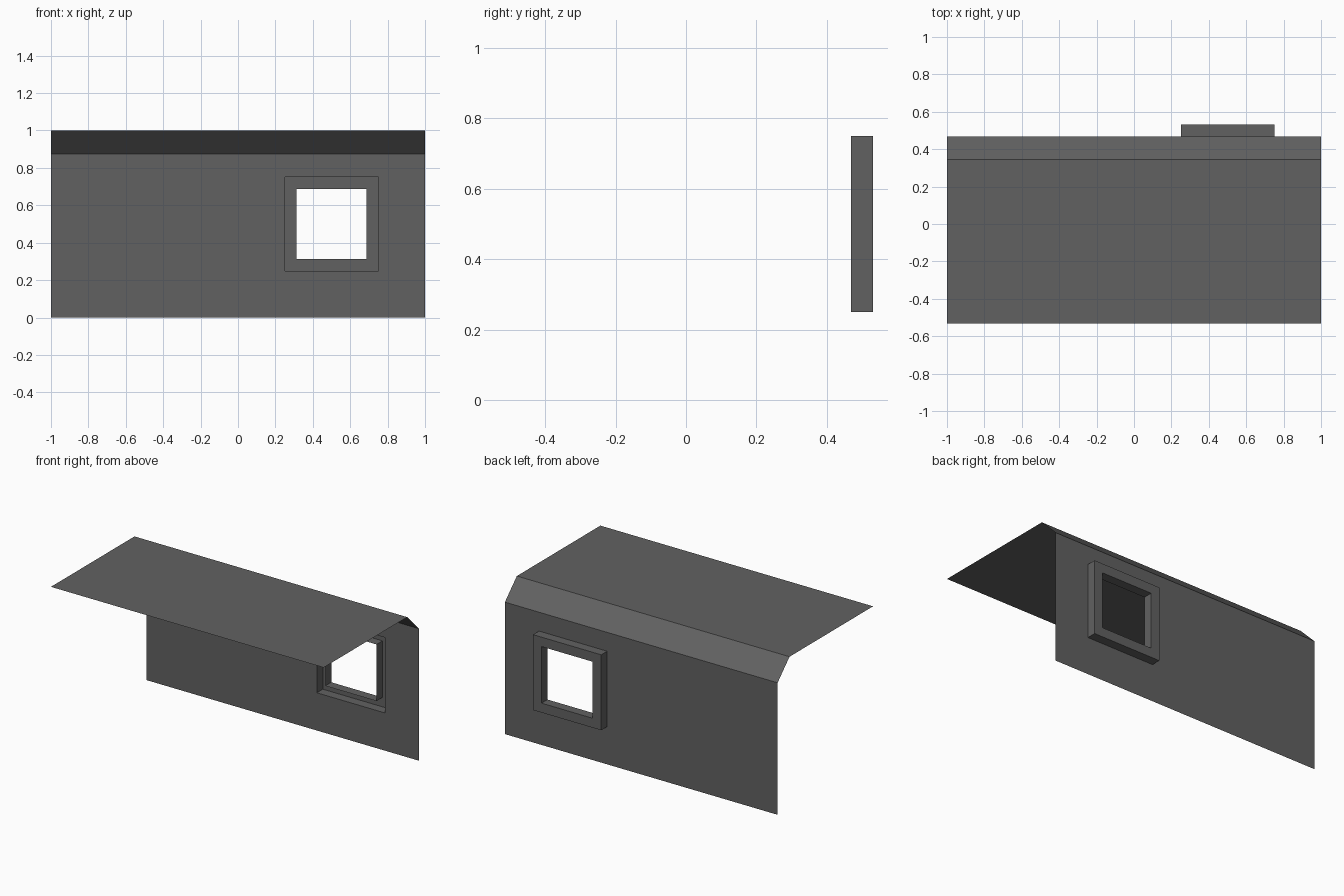
import bpy, bmesh

if "Cube" in bpy.data.objects:
    bpy.data.objects.remove(bpy.data.objects["Cube"])

# One dark grey for everything
grey = bpy.data.materials.new("dark_grey")
grey.diffuse_color = (0.12, 0.12, 0.12, 1)
grey.use_nodes = True
grey.node_tree.nodes["Principled BSDF"].inputs["Base Color"].default_value = grey.diffuse_color

WALL_Y, BACK_Y, FRONT_Y = 0.46875, 0.53125, -0.53125
CX, CZ = 0.5, 0.5            # window centre
OUTER, INNER = 0.25, 0.1875  # window half sizes


def finish(name, bm):
    bmesh.ops.remove_doubles(bm, verts=bm.verts, dist=1e-5)
    mesh = bpy.data.meshes.new(name)
    bm.to_mesh(mesh)
    bm.free()
    mesh.materials.append(grey)
    obj = bpy.data.objects.new(name, mesh)
    bpy.context.collection.objects.link(obj)
    return obj


def quad(bm, pts):
    return bm.faces.new([bm.verts.new(p) for p in pts])


# Wall: single sheet made of a 3 x 3 grid with the middle cell left open
bm = bmesh.new()
xs = [-1, CX - OUTER, CX + OUTER, 1]
zs = [0, CZ - OUTER, CZ + OUTER, 0.875]
for i in range(3):
    for j in range(3):
        if (i, j) != (1, 1):
            x0, x1, z0, z1 = xs[i], xs[i + 1], zs[j], zs[j + 1]
            quad(bm, [(x0, WALL_Y, z0), (x0, WALL_Y, z1),
                      (x1, WALL_Y, z1), (x1, WALL_Y, z0)])
finish("wall", bm)

# Roof: bevelled eave and flat sheet swept along x
bm = bmesh.new()
profile = [(WALL_Y, 0.875), (WALL_Y - 0.125, 1.0), (FRONT_Y, 1.0)]
for (y0, z0), (y1, z1) in zip(profile, profile[1:]):
    quad(bm, [(1, y0, z0), (-1, y0, z0), (-1, y1, z1), (1, y1, z1)])
finish("roof", bm)

# Window frame: hollow surround, outer sides, back ring, inner sides
bm = bmesh.new()
loops = []
for half, y in [(OUTER, WALL_Y), (OUTER, BACK_Y), (INNER, BACK_Y), (INNER, WALL_Y)]:
    loops.append([(CX + sx * half, y, CZ + sz * half)
                  for sx, sz in [(-1, -1), (1, -1), (1, 1), (-1, 1)]])
for a, b in zip(loops, loops[1:]):
    for k in range(4):
        n = (k + 1) % 4
        quad(bm, [a[k], a[n], b[n], b[k]])
finish("window_frame", bm)
